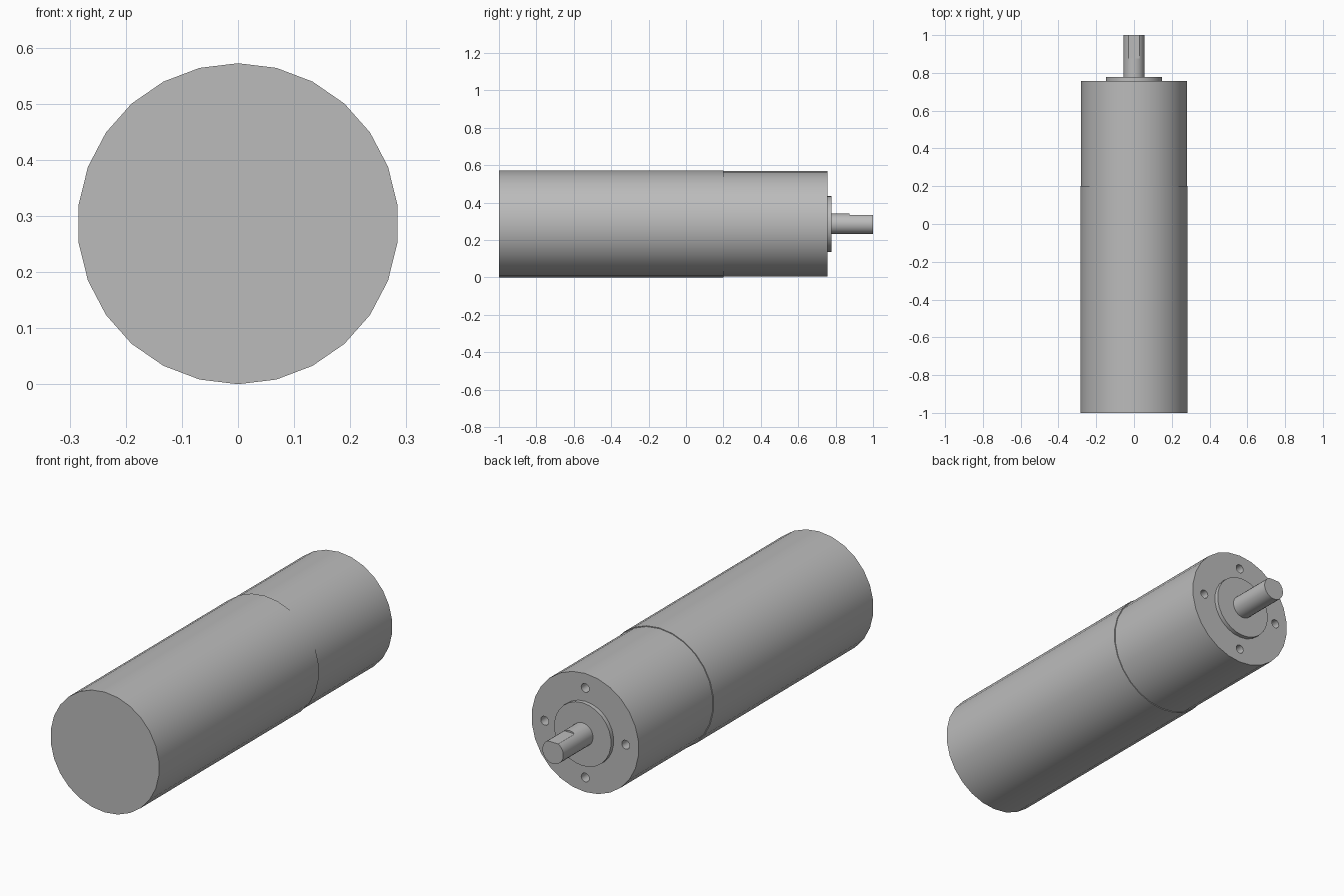
import bpy
import bmesh
from math import radians, pi, sin, cos
from mathutils import Matrix

cube = bpy.data.objects.get("Cube")
if cube:
    bpy.data.objects.remove(cube, do_unlink=True)

AXIS_Z = 0.286      # height of the motor axis
SIDES = 26

metal = bpy.data.materials.new("grey metal")
metal.use_nodes = True
GREY = (0.5, 0.5, 0.5, 1)
metal.diffuse_color = GREY
metal.node_tree.nodes["Principled BSDF"].inputs["Base Color"].default_value = GREY


def add_object(name, bm):
    mesh = bpy.data.meshes.new(name)
    bm.to_mesh(mesh)
    bm.free()
    mesh.materials.append(metal)
    obj = bpy.data.objects.new(name, mesh)
    bpy.context.collection.objects.link(obj)
    return obj


def cylinder(name, radius, y0, y1, x=0, z=AXIS_Z, sides=SIDES):
    """Closed cylinder lying along y."""
    bm = bmesh.new()
    place = Matrix.Translation((x, (y0 + y1) / 2, z)) @ Matrix.Rotation(pi / 2, 4, "X")
    bmesh.ops.create_cone(bm, cap_ends=True, segments=sides, radius1=radius,
                          radius2=radius, depth=y1 - y0, matrix=place)
    return add_object(name, bm)


def box(name, size, centre):
    bm = bmesh.new()
    bmesh.ops.create_cube(bm, size=1, matrix=Matrix.Translation(centre) @ Matrix.Diagonal((*size, 1)))
    return add_object(name, bm)


def cut(obj, cutter):
    """Subtract the cutter, then discard it."""
    mod = obj.modifiers.new("cut", "BOOLEAN")
    mod.operation = "DIFFERENCE"
    mod.solver = "EXACT"
    mod.object = cutter
    bpy.context.view_layer.objects.active = obj
    bpy.ops.object.modifier_apply(modifier=mod.name)
    bpy.data.objects.remove(cutter, do_unlink=True)


# Motor body, slightly wider than the gearbox
motor = cylinder("motor_body", 0.286, -1, 0.2)

# Gearbox with four mounting holes in its end face
gearbox = cylinder("gearbox", 0.282, 0.2, 0.757)
for i in range(4):
    a = i * pi / 2
    cut(gearbox, cylinder("hole_cutter", 0.021, 0.68, 0.8,
                          0.213 * cos(a), AXIS_Z + 0.213 * sin(a), 16))

# Centring boss and output shaft with a flat on top
boss = cylinder("centring_boss", 0.15, 0.757, 0.777)
shaft = cylinder("output_shaft", 0.055, 0.777, 1)
cut(shaft, box("flat_cutter", (0.2, 0.2, 0.1), (0, 0.975, AXIS_Z + 0.097)))

# Smooth barrels with crisp rims
bpy.ops.object.select_all(action="DESELECT")
for obj in (motor, gearbox, boss, shaft):
    obj.select_set(True)
bpy.context.view_layer.objects.active = motor
bpy.ops.object.shade_smooth_by_angle(angle=radians(30))
